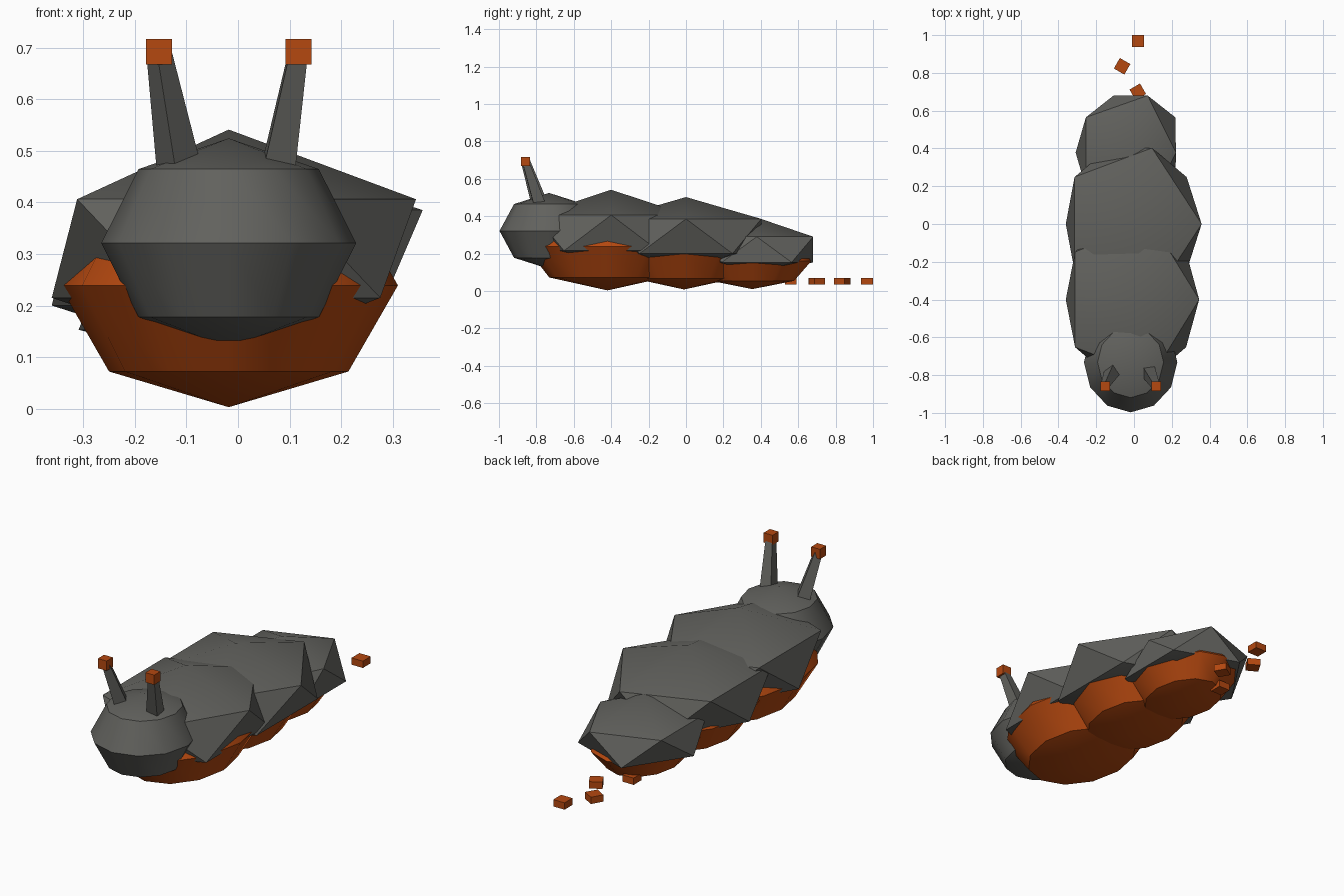
import bpy, bmesh, math
from mathutils import Vector, Matrix

if "Cube" in bpy.data.objects:
    bpy.data.objects.remove(bpy.data.objects["Cube"])


def material(name, rgb):
    mat = bpy.data.materials.new(name)
    mat.use_nodes = True
    mat.diffuse_color = (*rgb, 1)
    bsdf = next(n for n in mat.node_tree.nodes if n.type == 'BSDF_PRINCIPLED')
    bsdf.inputs["Base Color"].default_value = (*rgb, 1)
    return mat


GRAY = material("stone gray", (0.12, 0.12, 0.11))
ORANGE = material("lava orange", (0.46, 0.065, 0.005))
MID = -0.018  # x of the body's centre line


def finish(name, bm, mat):
    bmesh.ops.recalc_face_normals(bm, faces=bm.faces)
    mesh = bpy.data.meshes.new(name)
    bm.to_mesh(mesh)
    bm.free()
    mesh.materials.append(mat)
    obj = bpy.data.objects.new(name, mesh)
    bpy.context.collection.objects.link(obj)
    bpy.ops.object.select_all(action='DESELECT')
    obj.select_set(True)
    bpy.context.view_layer.objects.active = obj
    bpy.ops.object.shade_smooth_by_angle(angle=math.radians(33))
    return obj


def ball(name, centre, radii, mat):
    """Squashed sphere with twelve sides and four bands."""
    bm = bmesh.new()
    place = Matrix.Translation(centre) @ Matrix.Diagonal((*radii, 1))
    bmesh.ops.create_uvsphere(bm, u_segments=12, v_segments=4, radius=1, matrix=place)
    finish(name, bm, mat)


def shell(name, y, rx, ry, levels, right, left):
    """Twenty-sided plate; levels are the heights of its bottom, lower ring,
    upper ring and peak, right and left place its two side corners."""
    bm = bmesh.new()
    bmesh.ops.create_icosphere(bm, subdivisions=1, radius=1)
    for v in bm.verts:
        x, yy, z = v.co
        level = 0 if z < -0.9 else 1 if z < 0 else 2 if z < 0.9 else 3
        v.co = (MID + x * rx, y + yy * ry, levels[level])
        if x > 0.85:
            v.co.x = right
        elif x < -0.85:
            v.co.x = left
    finish(name, bm, GRAY)


def box(name, centre, size, turn=0):
    bm = bmesh.new()
    place = (Matrix.Translation(centre) @ Matrix.Rotation(math.radians(turn), 4, 'Z')
             @ Matrix.Diagonal((*size, 1)))
    bmesh.ops.create_cube(bm, size=1, matrix=place)
    finish(name, bm, ORANGE)


def stalk(name, base, tip, r1, r2):
    bm = bmesh.new()
    base, tip = Vector(base), Vector(tip)
    axis = tip - base
    place = (Matrix.Translation((base + tip) / 2)
             @ axis.to_track_quat('Z', 'Y').to_matrix().to_4x4()
             @ Matrix.Rotation(math.radians(20), 4, 'Z'))
    bmesh.ops.create_cone(bm, cap_ends=True, segments=4, radius1=r1, radius2=r2,
                          depth=axis.length, matrix=place)
    finish(name, bm, GRAY)


# Soft belly segments
ball("front_belly", (MID, -0.42, 0.239), (0.328, 0.44, 0.236), ORANGE)
ball("middle_belly", (MID, -0.01, 0.21), (0.3, 0.385, 0.202), ORANGE)
ball("tail_belly", (MID, 0.355, 0.16), (0.235, 0.315, 0.15), ORANGE)

# Faceted back plates
shell("front_shell", -0.4, 0.406, 0.48, (0.1, 0.215, 0.406, 0.541), 0.345, -0.361)
shell("middle_shell", 0, 0.41, 0.473, (0.09, 0.2, 0.385, 0.502), 0.358, -0.361)
shell("tail_shell", 0.378, 0.327, 0.355, (0.08, 0.153, 0.29, 0.393), 0.222, -0.309)

# Head
ball("head", (MID, -0.732, 0.321), (0.247, 0.265, 0.203), GRAY)

# Eye stalks with block eyes
for side, name in ((1, "left"), (-1, "right")):
    x = MID + side * 0.135
    stalk(name + "_eye_stalk", (MID + side * 0.092, -0.775, 0.44), (x, -0.857, 0.69), 0.046, 0.025)
    box(name + "_eye", (x, -0.858, 0.692), (0.05, 0.05, 0.05))

# Trail of droppings behind the tail
trail = ((-0.085, 0.56, 0), (0.02, 0.7, 30), (-0.063, 0.835, 60), (0.022, 0.968, 0))
for i, (x, y, turn) in enumerate(trail):
    box(f"trail_block_{i + 1}", (x, y, 0.053), (0.064, 0.064, 0.035), turn)
